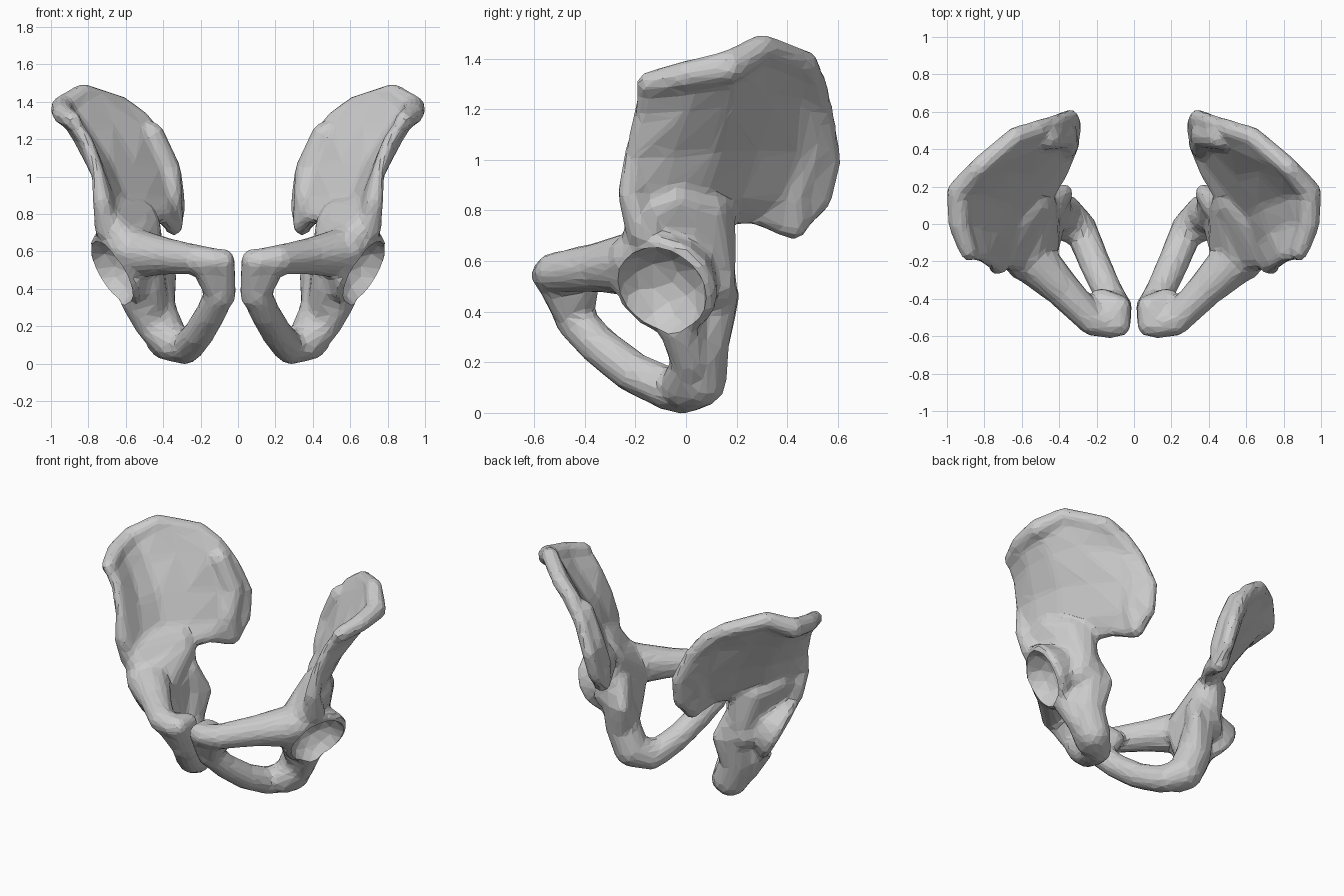
import bpy, bmesh, math
from mathutils import Vector, Matrix


def hull(bm, balls):
    """Convex skin around a few balls given as (x, y, z, radius)."""
    part = bmesh.new()
    for x, y, z, r in balls:
        bmesh.ops.create_icosphere(part, subdivisions=2, radius=r,
                                   matrix=Matrix.Translation((x, y, z)))
    res = bmesh.ops.convex_hull(part, input=part.verts)
    junk = {e for e in res["geom_interior"] + res["geom_unused"]
            if isinstance(e, bmesh.types.BMVert)}
    bmesh.ops.delete(part, geom=list(junk), context='VERTS')
    tmp = bpy.data.meshes.new("tmp")
    part.to_mesh(tmp)
    part.free()
    bm.from_mesh(tmp)
    bpy.data.meshes.remove(tmp)


def limb(bm, balls):
    for a, b in zip(balls, balls[1:]):
        hull(bm, [a, b])


def make_object(name, bm):
    me = bpy.data.meshes.new(name)
    bm.to_mesh(me)
    bm.free()
    ob = bpy.data.objects.new(name, me)
    bpy.context.collection.objects.link(ob)
    return ob


bone = bmesh.new()

# Iliac blade: rows from crest down, each from front edge to back edge
rows = [
    [(.89, -.15, 1.31), (.945, .0, 1.355), (.95, .17, 1.40), (.83, .30, 1.455), (.63, .47, 1.39), (.52, .51, 1.31)],
    [(.81, -.17, 1.19), (.85, .0, 1.21), (.82, .15, 1.23), (.70, .30, 1.27), (.53, .44, 1.25), (.42, .54, 1.18)],
    [(.75, -.21, 1.02), (.75, -.06, 1.04), (.70, .11, 1.05), (.58, .27, 1.06), (.45, .42, 1.04), (.34, .57, 1.0)],
    [(.71, -.23, .86), (.69, -.10, .87), (.63, .05, .87), (.52, .19, .87), (.40, .36, .86), (.325, .53, .84)],
    [(.68, -.19, .72), (.64, -.10, .72), (.58, .0, .73), (.48, .12, .78), (.40, .27, .79), (.34, .42, .73)],
]
thick = [.036, .036, .036, .04, .045, .046]
for j in range(len(rows) - 1):
    for i in range(5):
        hull(bone, [(*rows[j + b][i + a], thick[i + a])
                    for a, b in ((0, 0), (1, 0), (1, 1), (0, 1))])

# Thick crest lip, front spine and rear joint surface
limb(bone, [(.885, -.15, 1.30, .05), (.935, .0, 1.335, .06), (.94, .17, 1.365, .066),
            (.83, .30, 1.445, .055), (.63, .47, 1.38, .055), (.52, .50, 1.30, .055)])
limb(bone, [(.75, -.21, 1.02, .036), (.73, -.225, .87, .05), (.70, -.17, .72, .07)])
limb(bone, [(.46, .46, 1.23, .065), (.38, .48, 1.03, .08), (.37, .42, .88, .075), (.345, .43, .74, .056)])

# Solid body joining blade, socket and pubic branch
hull(bone, [(.69, -.17, .78, .06), (.68, -.04, .84, .06), (.52, .12, .80, .075), (.60, .10, .80, .06),
            (.51, .10, .58, .10), (.58, -.17, .60, .11)])
hull(bone, [(.49, .10, .74, .08), (.48, -.10, .59, .085), (.58, -.19, .61, .12), (.52, .10, .5, .1)])

# Ischium with the flat inner wall behind the socket
limb(bone, [(.50, .10, .78, .07), (.49, .095, .62, .095), (.45, .11, .47, .10),
            (.44, .06, .28, .115), (.38, .05, .13, .115), (.28, -.015, .075, .082)])
hull(bone, [(.45, .09, .60, .08), (.37, .17, .46, .045), (.42, .10, .30, .08)])
hull(bone, [(.47, .08, .58, .08), (.48, -.13, .55, .08), (.47, -.08, .42, .08), (.45, .04, .24, .09)])
limb(bone, [(.54, -.02, .36, .10), (.47, .02, .20, .08), (.36, .0, .11, .10)])

# Upper and lower pubic branches and the body at the midline
limb(bone, [(.12, -.54, .545, .074), (.22, -.52, .555, .082), (.38, -.35, .575, .1), (.54, -.19, .59, .135)])
limb(bone, [(.10, -.44, .37, .083), (.145, -.35, .27, .082), (.21, -.21, .16, .085),
            (.27, -.06, .09, .088), (.38, .05, .13, .10)])
hull(bone, [(.08, -.54, .55, .066), (.075, -.44, .55, .06), (.08, -.44, .36, .07),
            (.13, -.47, .40, .06), (.18, -.53, .54, .07), (.18, -.40, .50, .06)])

# Hip socket: raised rim tapering back into the bone
centre = Vector((.665, -.09, .495))
axis = Vector((.80, -.36, -.48)).normalized()
turn = axis.to_track_quat('Z', 'Y').to_matrix()
rim = []
for k in range(14):
    t = 2 * math.pi * k / 14
    p = centre + turn @ Vector((.19 * math.cos(t), .19 * math.sin(t), -.02))
    rim.append((*p, .032))
hull(bone, rim + [(*(centre - axis * .12), .17)])

hips = make_object("hip_bones", bone)

# Ball that hollows the socket
cut = bmesh.new()
bmesh.ops.create_icosphere(cut, subdivisions=3, radius=.195,
                           matrix=Matrix.Translation(centre + axis * .065))
cutter = make_object("socket_cutter", cut)
cutter.hide_render = True
cutter.hide_set(True)

# Fuse, soften, hollow, reduce to facets and mirror
m = hips.modifiers.new("fuse", 'REMESH')
m.mode = 'VOXEL'
m.voxel_size = .016
m = hips.modifiers.new("soften", 'SMOOTH')
m.factor = .5
m.iterations = 12
m = hips.modifiers.new("hollow", 'BOOLEAN')
m.operation = 'DIFFERENCE'
m.object = cutter
m.solver = 'EXACT'
m = hips.modifiers.new("facets", 'DECIMATE')
m.ratio = .06
m = hips.modifiers.new("other_side", 'MIRROR')
m.use_mirror_merge = False
